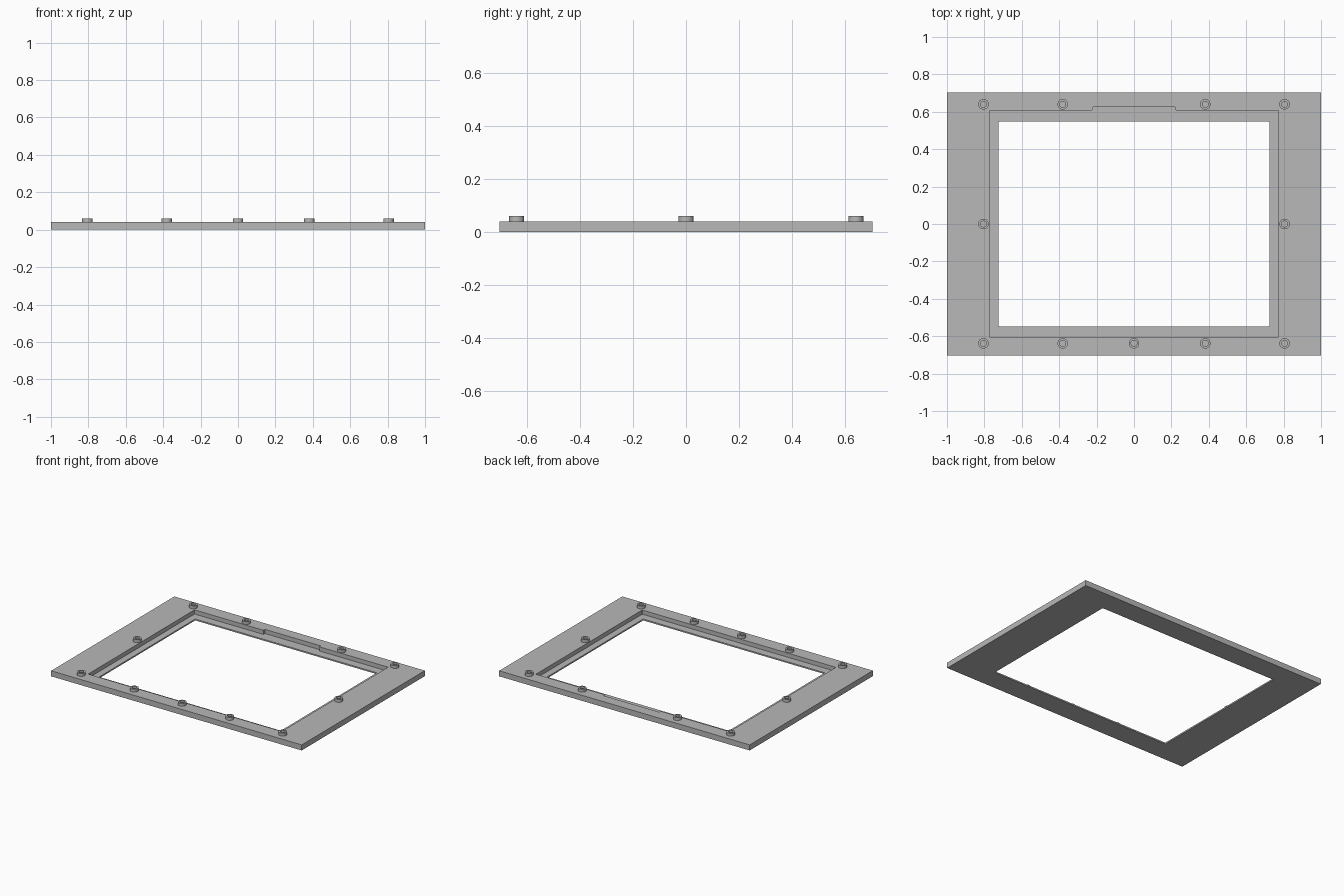
import bpy
import bmesh
import math

cube = bpy.data.objects.get("Cube")
if cube:
    bpy.data.objects.remove(cube, do_unlink=True)

PLATE_TOP = 0.04
LEDGE_TOP = 0.01
STUD_TOP = 0.061

grey = bpy.data.materials.new("plain_grey")
grey.use_nodes = True
colour = (0.48, 0.48, 0.48, 1)
grey.diffuse_color = colour
grey.node_tree.nodes["Principled BSDF"].inputs["Base Color"].default_value = colour


def add_object(name, bm):
    bmesh.ops.recalc_face_normals(bm, faces=bm.faces)
    mesh = bpy.data.meshes.new(name)
    bm.to_mesh(mesh)
    bm.free()
    mesh.materials.append(grey)
    obj = bpy.data.objects.new(name, mesh)
    bpy.context.collection.objects.link(obj)
    return obj


def prism(name, outline, z0, z1, corner=0):
    """Extrude an outline upward, optionally rounding its upright edges."""
    bm = bmesh.new()
    face = bm.faces.new([bm.verts.new((x, y, z0)) for x, y in outline])
    result = bmesh.ops.extrude_face_region(bm, geom=[face])
    top = [v for v in result["geom"] if isinstance(v, bmesh.types.BMVert)]
    bmesh.ops.translate(bm, verts=top, vec=(0, 0, z1 - z0))
    if corner:
        upright = [e for e in bm.edges
                   if abs(e.verts[0].co.z - e.verts[1].co.z) > 0.001]
        bmesh.ops.bevel(bm, geom=upright, offset=corner, segments=3,
                        profile=0.5, affect='EDGES')
    return add_object(name, bm)


def rectangle(x, y):
    return [(-x, -y), (x, -y), (x, y), (-x, y)]


# Flat frame plate
frame = prism("frame_plate", rectangle(1, 0.702), 0, PLATE_TOP)

# Stepped recess with a shallow notch in its back edge, and the window opening
recess_outline = [(-0.773, -0.605), (0.773, -0.605), (0.773, 0.608),
                  (0.222, 0.608), (0.222, 0.625), (-0.222, 0.625),
                  (-0.222, 0.608), (-0.773, 0.608)]
cutters = [
    prism("recess_cutter", recess_outline, LEDGE_TOP, 0.1, 0.004),
    prism("opening_cutter", rectangle(0.725, 0.547), -0.1, 0.1, 0.006),
]
for cutter in cutters:
    cutter.hide_render = True
    cut = frame.modifiers.new(cutter.name, 'BOOLEAN')
    cut.operation = 'DIFFERENCE'
    cut.solver = 'EXACT'
    cut.object = cutter

# Bake the cuts and drop the cutters
depsgraph = bpy.context.evaluated_depsgraph_get()
baked = bpy.data.meshes.new_from_object(frame.evaluated_get(depsgraph))
frame.modifiers.clear()
frame.data = baked
for cutter in cutters:
    bpy.data.objects.remove(cutter, do_unlink=True)


# Hollow round studs standing on the plate
def stud(name, x, y, sides=32):
    profile = [(0.016, PLATE_TOP), (0.016, STUD_TOP),
               (0.028, STUD_TOP), (0.028, PLATE_TOP)]
    bm = bmesh.new()
    rings = []
    for r, z in profile:
        angles = [math.tau * i / sides for i in range(sides)]
        rings.append([bm.verts.new((r * math.cos(a), r * math.sin(a), z))
                      for a in angles])
    for low, high in zip(rings, rings[1:] + rings[:1]):
        for i in range(sides):
            j = (i + 1) % sides
            bm.faces.new((low[i], low[j], high[j], high[i]))
    obj = add_object(name, bm)
    obj.location = (x, y, 0)
    for poly in obj.data.polygons:
        poly.use_smooth = abs(poly.normal.z) < 0.5
    for edge in obj.data.edges:
        a, b = (obj.data.vertices[v].co for v in edge.vertices)
        edge.use_edge_sharp = abs(a.z - b.z) < 0.001
    return obj


rows = {
    "front": (-0.638, (-0.805, -0.381, 0, 0.381, 0.805)),
    "middle": (0, (-0.805, 0.805)),
    "back": (0.64, (-0.805, -0.381, 0.381, 0.805)),
}
for row, (y, places) in rows.items():
    for number, x in enumerate(places, 1):
        stud(f"{row}_stud_{number}", x, y)
